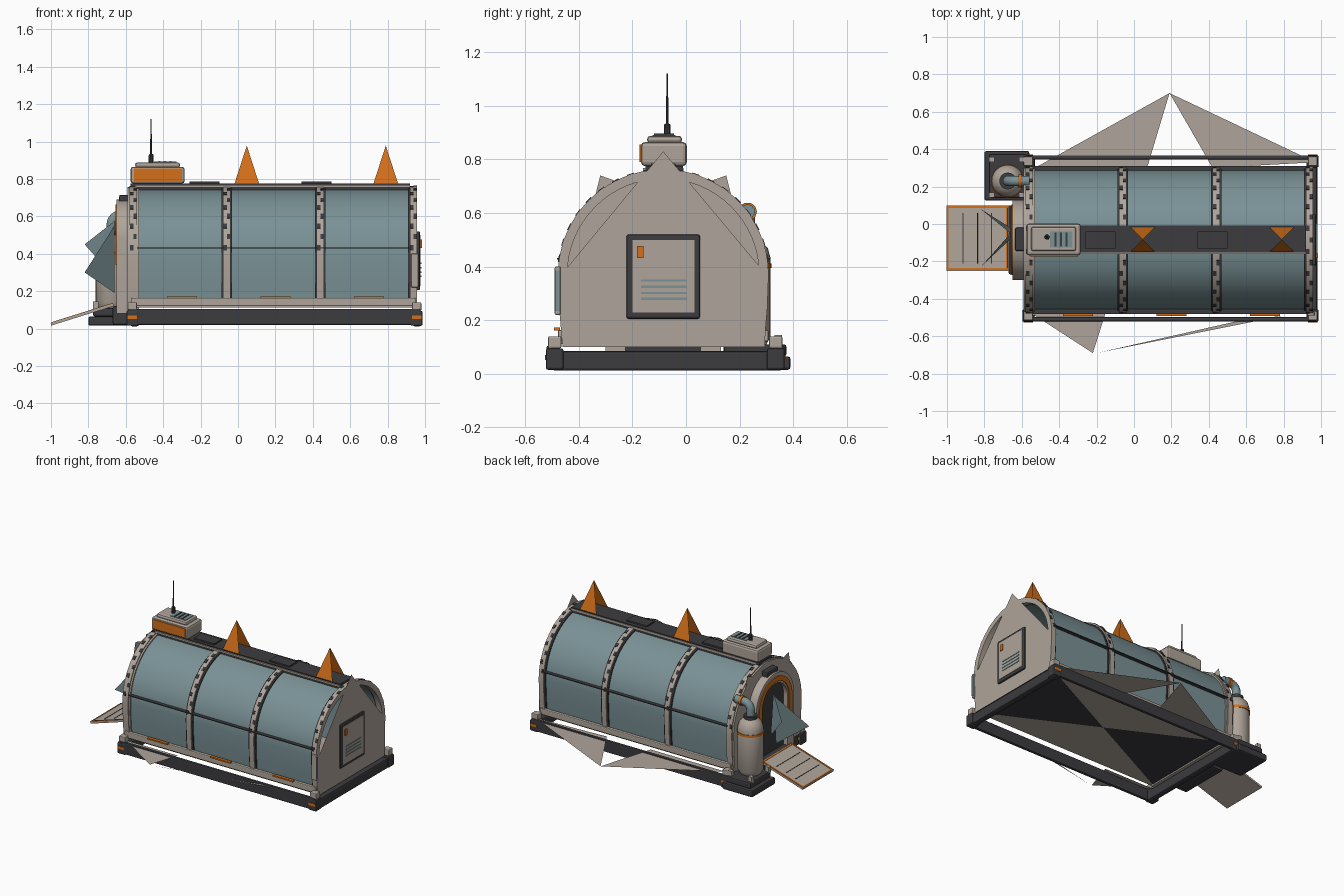
import bpy, bmesh, math

cube = bpy.data.objects.get("Cube")
if cube:
    bpy.data.objects.remove(cube, do_unlink=True)


def material(name, rgb):
    m = bpy.data.materials.new(name)
    m.use_nodes = True
    m.diffuse_color = (*rgb, 1)
    m.node_tree.nodes["Principled BSDF"].inputs["Base Color"].default_value = (*rgb, 1)
    return m


LIGHT = material("warm grey", (0.43, 0.375, 0.325))
DARK = material("charcoal", (0.045, 0.045, 0.05))
GLASS = material("blue grey glass", (0.195, 0.285, 0.305))
ORANGE = material("orange", (0.65, 0.16, 0.01))
MID = -0.085        # centre line of the shelter
SPRING = 0.37       # height where the arch begins to curve


def finish(name, bm, mat, smooth=False, closed=True):
    if closed:
        bmesh.ops.recalc_face_normals(bm, faces=bm.faces)
    mesh = bpy.data.meshes.new(name)
    bm.to_mesh(mesh)
    bm.free()
    mesh.materials.append(mat)
    ob = bpy.data.objects.new(name, mesh)
    bpy.context.collection.objects.link(ob)
    if smooth:
        bpy.ops.object.select_all(action='DESELECT')
        ob.select_set(True)
        bpy.context.view_layer.objects.active = ob
        bpy.ops.object.shade_smooth_by_angle(angle=math.radians(35))
    return ob


def box(name, x, y, z, mat, bevel=0):
    """Block between (min, max) pairs."""
    bm = bmesh.new()
    bmesh.ops.create_cube(bm, size=1)
    for v in bm.verts:
        v.co = [lo + (hi - lo) * (c + 0.5) for c, (lo, hi) in zip(v.co, (x, y, z))]
    ob = finish(name, bm, mat)
    if bevel:
        mod = ob.modifiers.new("Bevel", 'BEVEL')
        mod.width, mod.segments = bevel, 2
    return ob


def sheet(name, points, mat):
    bm = bmesh.new()
    bm.faces.new([bm.verts.new(p) for p in points])
    return finish(name, bm, mat, closed=False)


def outline(half, base, spring, lean, steps=32):
    """Arch outline from +y foot to -y foot; the feet lean inwards."""
    mid_z = (base + spring) / 2
    foot = [(half * (1 - lean), base), (half * (1 - lean * 0.3), mid_z)]
    curve = [(half * math.cos(math.pi * i / steps), spring + half * math.sin(math.pi * i / steps))
             for i in range(steps + 1)]
    return [(MID + y, z) for y, z in foot + curve + [(-y, z) for y, z in reversed(foot)]]


def arch(name, x, half, base, mat, wall=0, spring=SPRING, lean=0.04):
    """Arched block along x, hollow when a wall thickness is given."""
    pts = outline(half, base, spring, lean)
    if wall:
        pts += reversed(outline(half - wall, base, spring, lean))
    bm = bmesh.new()
    face = bm.faces.new([bm.verts.new((x[0], y, z)) for y, z in pts])
    out = bmesh.ops.extrude_face_region(bm, geom=[face])
    moved = [g for g in out["geom"] if isinstance(g, bmesh.types.BMVert)]
    bmesh.ops.translate(bm, verts=moved, vec=(x[1] - x[0], 0, 0))
    return finish(name, bm, mat, smooth=True)


def lathe(name, x, y, profile, mat, sides=24):
    """Round part from (radius, height) pairs."""
    bm = bmesh.new()
    rings = [[bm.verts.new((x + r * math.cos(math.tau * i / sides), y + r * math.sin(math.tau * i / sides), z))
              for i in range(sides)] for r, z in profile]
    for a, b in zip(rings, rings[1:]):
        for i in range(sides):
            j = (i + 1) % sides
            bm.faces.new((a[i], a[j], b[j], b[i]))
    bm.faces.new(rings[0])
    bm.faces.new(rings[-1])
    return finish(name, bm, mat, smooth=True)


def tube(name, points, radius, mat):
    curve = bpy.data.curves.new(name, 'CURVE')
    curve.dimensions = '3D'
    curve.bevel_depth, curve.bevel_resolution, curve.use_fill_caps = radius, 3, True
    line = curve.splines.new('POLY')
    line.points.add(len(points) - 1)
    for p, co in zip(line.points, points):
        p.co = (*co, 1)
    curve.materials.append(mat)
    bpy.context.collection.objects.link(bpy.data.objects.new(name, curve))


# Hollow glazed vault, entry wall, skirt and floor
arch("glass_vault", (-0.54, 0.93), 0.376, 0.12, GLASS, wall=0.012)
arch("entry_end_wall", (-0.59, -0.53), 0.386, 0.1, LIGHT)
for y in (-0.478, 0.283):
    box("skirt", (-0.57, 0.95), (y, y + 0.025), (0.12, 0.164), LIGHT, 0.006)
box("floor", (-0.57, 0.95), (-0.465, 0.295), (0.112, 0.122), LIGHT)
for x in (-0.57, 0.95):
    sheet("underside_end", [(x, -0.465, 0.11), (0.19, MID, 0.11), (x, 0.295, 0.11)], DARK)

# Ribs with dark seals and bolt plates
for n, x in enumerate((-0.56, -0.06, 0.44, 0.938)):
    arch(f"rib_seal_{n}", (x - 0.028 * (n > 0), x + 0.028 * (n < 3)), 0.384, 0.115, DARK, wall=0.025)
    arch(f"rib_{n}", (x - 0.019, x + 0.019), 0.393, 0.115, LIGHT, wall=0.035)
    for k in range(1, 20):
        a = math.pi * k / 20
        plate = box(f"rib_plate_{n}_{k}", (-0.009, 0.009), (-0.014, 0.014), (-0.003, 0.003), DARK)
        plate.location = (x + 0.009 * (-1) ** k, MID + 0.393 * math.cos(a), SPRING + 0.393 * math.sin(a))
        plate.rotation_euler.x = a - math.pi / 2

# Thin side rails and front sill markers
for side in (-1, 1):
    y = MID + side * 0.38
    box("side_rail", (-0.54, 0.93), (y - 0.016, y + 0.016), (0.427, 0.433), DARK)
for x in (-0.3, 0.2, 0.7):
    box("sill_marker", (x - 0.08, x + 0.08), (-0.492, -0.47), (0.162, 0.172), ORANGE)

# Rear gable, with loose corner fins at the entry end
GABLE_X = 0.961
sheet("rear_gable", [(GABLE_X, y, z) for y, z in
                     ((-0.46, 0.1), (0.295, 0.1), (0.3, 0.37), (-0.085, 0.83), (-0.465, 0.37))], LIGHT)
for side in (-1, 1):
    sheet("corner_fin", [(-0.592, MID + side * y, z) for y, z in ((0.235, 0.74), (0.15, 0.71), (0.26, 0.64))], LIGHT)
box("side_plate", (0.925, 0.965), (-0.49, -0.468), (0.22, 0.4), LIGHT, 0.005)
box("side_plate_face", (0.96, 0.968), (-0.488, -0.472), (0.235, 0.385), GLASS)

# Roof spine with trims and vents
box("roof_spine", (-0.575, 0.92), (-0.152, -0.012), (0.74, 0.775), DARK)
box("porch_cap", (-0.635, -0.575), (-0.145, -0.02), (0.66, 0.715), DARK, 0.008)
for y in (-0.155, -0.015):
    box("spine_trim", (-0.55, 0.92), (y - 0.006, y + 0.006), (0.755, 0.768), LIGHT)
for x in (-0.18, 0.42):
    box("spine_vent", (x - 0.08, x + 0.08), (-0.13, -0.04), (0.775, 0.785), DARK)

# Roof beacons, open at both ends
for x in (0.047, 0.79):
    for side in (-1, 1):
        y = -0.082 + side * 0.066
        sheet("roof_beacon", [(x - side * -0.066, y, 0.774), (x - side * 0.066, y, 0.774), (x, -0.082, 0.978)], ORANGE)

# Roof equipment box and antenna
box("equipment_base", (-0.575, -0.285), (-0.168, 0.003), (0.775, 0.865), LIGHT, 0.015)
box("equipment_lid", (-0.55, -0.31), (-0.145, -0.015), (0.86, 0.888), LIGHT, 0.012)
box("equipment_panel", (-0.555, -0.3), (-0.173, -0.165), (0.79, 0.855), ORANGE)
box("equipment_vent", (-0.45, -0.33), (-0.125, -0.04), (0.886, 0.892), GLASS)
for x in (-0.42, -0.39, -0.36):
    box("vent_slat", (x - 0.005, x + 0.005), (-0.12, -0.045), (0.89, 0.896), DARK)
lathe("antenna", -0.465, -0.07, [(0.014, 0.885), (0.012, 0.93), (0.005, 0.935), (0.003, 1.12)], DARK, 10)

# Base frame, open between rails
for y in (-0.52, 0.345):
    box("long_rail", (-0.59, 0.975), (y, y + 0.022), (0.02, 0.105), DARK, 0.006)
for x in (-0.575, 0.935):
    box("cross_rail", (x, x + 0.045), (-0.5, 0.36), (0.012, 0.085), DARK, 0.01)
for x in (-0.565, 0.955):
    for y in (-0.49, 0.335):
        box("corner_bracket", (x - 0.032, x + 0.032), (y - 0.033, y + 0.033), (0.015, 0.095), DARK, 0.008)
        box("corner_marker", (x - 0.025, x + 0.025), (y - 0.036, y + 0.036), (0.052, 0.07), ORANGE)
        box("corner_post", (x - 0.025, x + 0.025), (y - 0.025, y + 0.025), (0.095, 0.14), LIGHT, 0.006)

# Ground flaps
z = 0.097
sheet("back_flap_a", [(-0.53, 0.3, z), (0.07, 0.3, z), (0.19, 0.7, z)], LIGHT)
sheet("back_flap_b", [(0.42, 0.3, z), (0.97, 0.33, z), (0.19, 0.7, z)], LIGHT)
sheet("front_flap_a", [(-0.56, -0.47, z), (-0.22, -0.69, z), (-0.15, -0.47, z)], LIGHT)
sheet("front_flap_b", [(-0.2, -0.69, z), (0.8, -0.49, z), (0.55, -0.52, z)], LIGHT)

# Rear hatch
box("hatch_frame", (0.955, 0.974), (-0.222, 0.052), (0.205, 0.52), DARK, 0.008)
box("hatch_panel", (0.96, 0.977), (-0.2, 0.032), (0.228, 0.5), LIGHT)
box("hatch_handle", (0.97, 0.983), (-0.182, -0.158), (0.432, 0.476), ORANGE)
for z in (0.28, 0.302, 0.325, 0.348):
    box("hatch_slat", (0.974, 0.98), (-0.168, 0.002), (z - 0.004, z + 0.004), GLASS)

# Entry porch with orange surround and recessed door
arch("porch", (-0.65, -0.57), 0.215, 0.08, LIGHT, wall=0.075, spring=0.475, lean=0)
arch("door_surround", (-0.656, -0.645), 0.188, 0.34, ORANGE, wall=0.035, spring=0.475, lean=0)
arch("door", (-0.62, -0.575), 0.15, 0.1, DARK, spring=0.47, lean=0)
sheet("door_fin_upper", [(-0.82, 0.08, 0.45), (-0.66, -0.05, 0.575), (-0.66, -0.02, 0.27)], GLASS)
sheet("door_fin_lower", [(-0.82, -0.23, 0.3), (-0.66, -0.08, 0.19), (-0.66, -0.05, 0.55)], GLASS)
box("door_step", (-0.67, -0.58), (-0.27, 0.1), (0.02, 0.12), DARK, 0.01)


def ramp_part(name, x, y, z, mat):
    ob = box(name, x, y, z, mat)
    ob.location = (-0.998, 0, 0.016)
    ob.rotation_euler.y = -math.atan2(0.105, 0.335)


# Sloping ramp with orange border and treads
ramp_part("ramp", (0, 0.35), (-0.25, 0.1), (0, 0.014), LIGHT)
for y in (-0.246, 0.085):
    ramp_part("ramp_edge", (0.004, 0.35), (y, y + 0.011), (0.012, 0.017), ORANGE)
for x in (0.004, 0.335):
    ramp_part("ramp_end_edge", (x, x + 0.008), (-0.246, 0.096), (0.012, 0.017), ORANGE)
for x in (0.09, 0.17, 0.25):
    ramp_part("ramp_tread", (x, x + 0.005), (-0.21, 0.06), (0.012, 0.016), DARK)

# Tank on its plinth, with bent pipe
box("tank_plinth", (-0.8, -0.56), (0.125, 0.39), (0.015, 0.065), DARK, 0.01)
box("tank_seat", (-0.775, -0.575), (0.14, 0.375), (0.065, 0.11), DARK, 0.01)
for x in (-0.76, -0.6):
    for y in (0.155, 0.345):
        box("tank_foot", (x - 0.014, x + 0.014), (y - 0.014, y + 0.014), (0.1, 0.145), LIGHT)
lathe("tank", -0.675, 0.23, [(0.07, 0.11), (0.086, 0.14), (0.086, 0.43), (0.075, 0.47), (0.045, 0.5), (0.03, 0.505)], LIGHT)
lathe("tank_band", -0.675, 0.23, [(0.09, 0.395), (0.09, 0.412)], ORANGE)
lathe("tank_cap", -0.675, 0.23, [(0.045, 0.49), (0.045, 0.52)], DARK)
bend = [(-0.675, 0.23, 0.5)]
bend += [(-0.625 - 0.05 * math.cos(a), 0.23, 0.555 + 0.05 * math.sin(a))
         for a in (math.pi / 2 * i / 6 for i in range(7))]
bend += [(-0.56, 0.23, 0.605)]
tube("tank_pipe", bend, 0.028, GLASS)
tube("pipe_collar", [(-0.618, 0.23, 0.605), (-0.6, 0.23, 0.605)], 0.035, ORANGE)
